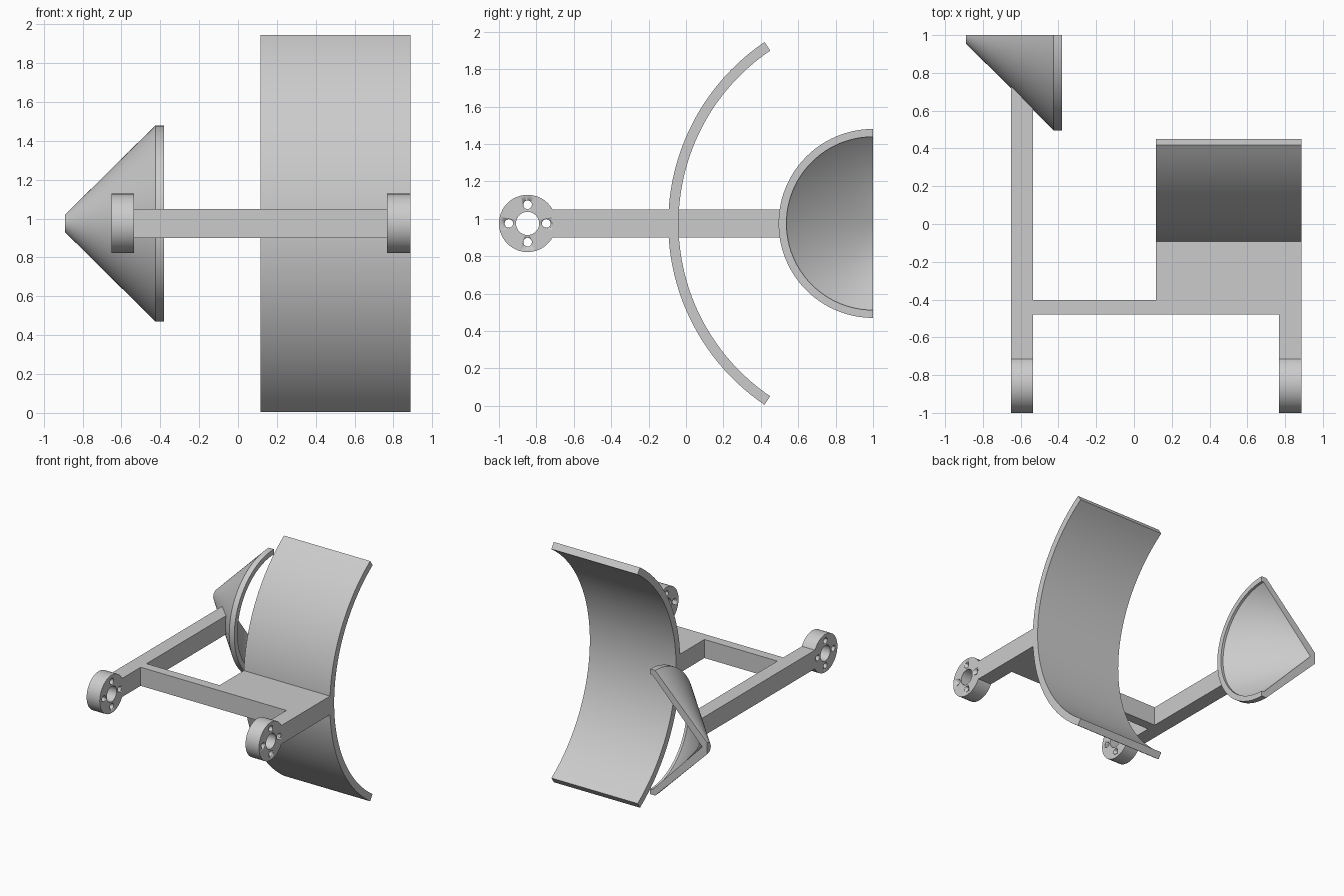
import bpy, bmesh
from math import sin, cos, pi, radians
from mathutils import Matrix, Vector

cube = bpy.data.objects.get("Cube")
if cube:
    bpy.data.objects.remove(cube)

MID = 0.975      # height of the shared centre line
HUB_Y = -0.847

grey = bpy.data.materials.new("plain_grey")
grey.use_nodes = True
grey.diffuse_color = (0.6, 0.6, 0.6, 1)
grey.node_tree.nodes["Principled BSDF"].inputs["Base Color"].default_value = (0.6, 0.6, 0.6, 1)


def finish(bm, name):
    bmesh.ops.remove_doubles(bm, verts=bm.verts, dist=1e-5)
    bmesh.ops.recalc_face_normals(bm, faces=bm.faces)
    mesh = bpy.data.meshes.new(name)
    bm.to_mesh(mesh)
    bm.free()
    mesh.materials.append(grey)
    ob = bpy.data.objects.new(name, mesh)
    bpy.context.collection.objects.link(ob)
    bpy.ops.object.select_all(action='DESELECT')
    ob.select_set(True)
    bpy.context.view_layer.objects.active = ob
    bpy.ops.object.shade_smooth_by_angle(angle=radians(30))
    return ob


def sweep(name, profile, centre_y, half_angle, steps):
    """Turn a closed (x, radius) profile about an x-parallel axis."""
    bm = bmesh.new()
    rings = []
    for i in range(steps + 1):
        a = half_angle * (2 * i / steps - 1)
        rings.append([bm.verts.new((x, centre_y - r * cos(a), MID + r * sin(a)))
                      for x, r in profile])
    n = len(profile)
    for p, q in zip(rings, rings[1:]):
        for j in range(n):
            k = (j + 1) % n
            if profile[j][1] or profile[k][1]:   # skip an edge lying on the axis
                bm.faces.new((p[j], p[k], q[k], q[j]))
    if half_angle < pi:                          # cap the open ends
        bm.faces.new(rings[0])
        bm.faces.new(rings[-1])
    bmesh.ops.dissolve_degenerate(bm, edges=bm.edges, dist=1e-6)
    return finish(bm, name)


def slab(name, outline):
    """Extrude a plan outline through the frame thickness."""
    bm = bmesh.new()
    face = bm.faces.new([bm.verts.new((x, y, MID - 0.075)) for x, y in outline])
    top = bmesh.ops.extrude_face_region(bm, geom=[face])["geom"]
    bmesh.ops.translate(bm, vec=(0, 0, 0.15),
                        verts=[v for v in top if isinstance(v, bmesh.types.BMVert)])
    return finish(bm, name)


# Frame: long arm, cross bar, short arm and mounting block in one outline
slab("frame", [(-0.652, -0.716), (-0.535, -0.716), (-0.535, -0.478), (0.767, -0.478),
               (0.767, -0.716), (0.887, -0.716), (0.887, -0.06), (0.117, -0.06),
               (0.117, -0.402), (-0.535, -0.402), (-0.535, 0.64), (-0.652, 0.76)])

# Curved plate
sweep("curved_plate", [(0.117, 1.116), (0.887, 1.116), (0.887, 1.171), (0.117, 1.171)],
      1.076, radians(55.9), 48)

# Half cone shell with a short rim
sweep("half_cone", [(-0.38, 0.505), (-0.425, 0.505), (-0.89, 0.045), (-0.89, 0),
                    (-0.845, 0), (-0.4, 0.463), (-0.38, 0.463)], 1.0, pi / 2, 48)

# Bolt hole cutter shared by both hubs
bm = bmesh.new()
for dy, dz in ((0.1, 0), (-0.1, 0), (0, 0.1), (0, -0.1)):
    place = Matrix.Translation(Vector((0, HUB_Y + dy, MID + dz))) @ Matrix.Rotation(pi / 2, 4, 'Y')
    bmesh.ops.create_cone(bm, cap_ends=True, segments=24, radius1=0.023, radius2=0.023,
                          depth=3, matrix=place)
cutter = finish(bm, "bolt_hole_cutter")
cutter.hide_render = True
cutter.hide_viewport = True

# Hubs: washers with four bolt holes
for name, x0, x1 in (("right_hub", -0.652, -0.535), ("left_hub", 0.767, 0.887)):
    hub = sweep(name, [(x0, 0.062), (x1, 0.062), (x1, 0.153), (x0, 0.153)], HUB_Y, pi, 48)
    cut = hub.modifiers.new("bolt_holes", 'BOOLEAN')
    cut.operation = 'DIFFERENCE'
    cut.solver = 'EXACT'
    cut.object = cutter
